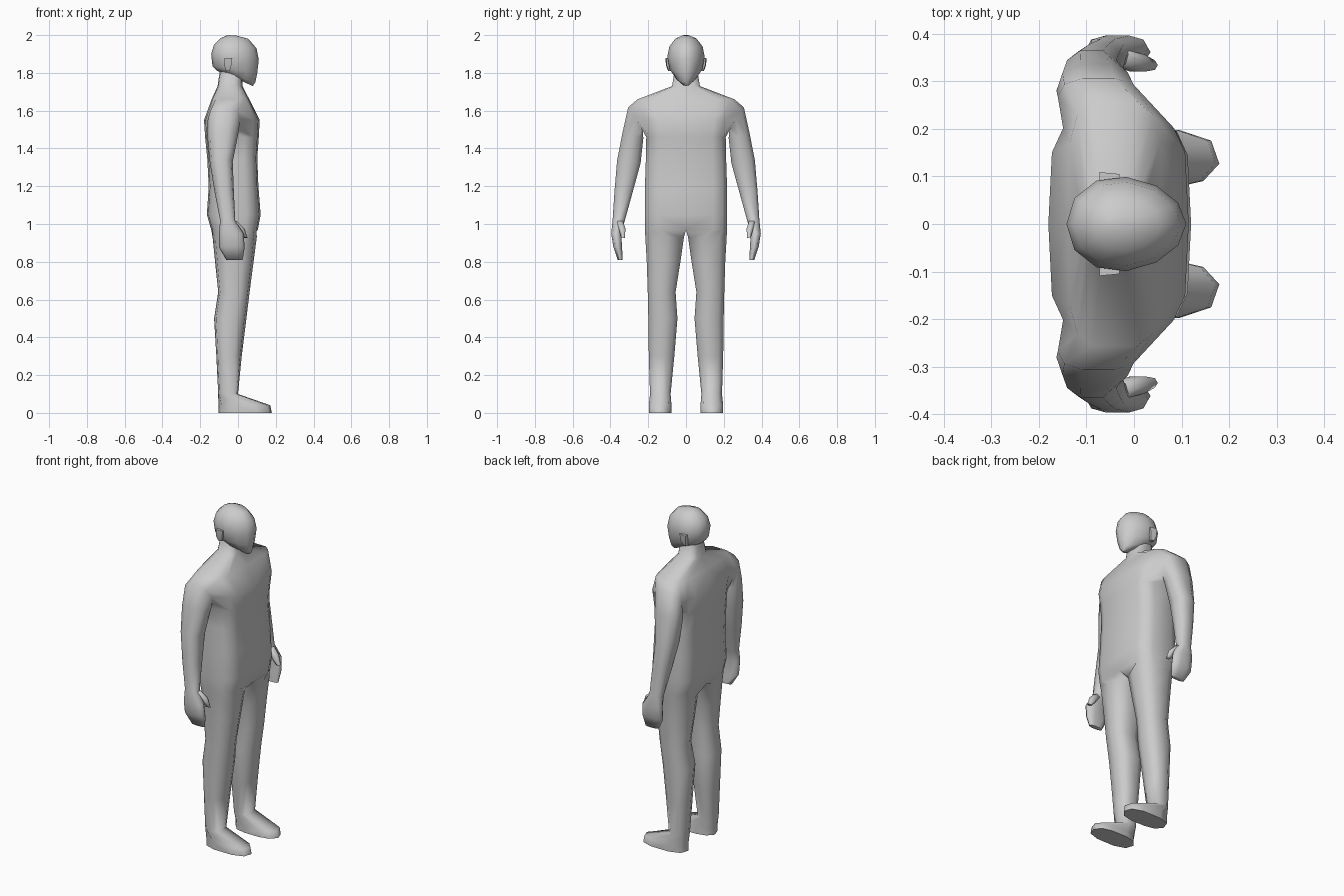
import bpy, bmesh, math

if "Cube" in bpy.data.objects:
    bpy.data.objects.remove(bpy.data.objects["Cube"])

skin = bpy.data.materials.new("plain_grey")
skin.diffuse_color = (0.6, 0.6, 0.6, 1)
skin.use_nodes = True
skin.node_tree.nodes["Principled BSDF"].inputs["Base Color"].default_value = skin.diffuse_color


def power(v, e):
    return math.copysign(abs(v) ** e, v)


def loft(bm, rows, close=True):
    """Skin quads between successive rings of vertices."""
    for a, b in zip(rows, rows[1:]):
        n = len(a)
        for i in range(n):
            j = (i + 1) % n
            bm.faces.new((a[i], a[j], b[j], b[i]))
    if close:
        bm.faces.new(rows[-1])


def verts(bm, points):
    return [bm.verts.new(p) for p in points]


def finish(bm, name, mirror=False, angle=75):
    bmesh.ops.recalc_face_normals(bm, faces=bm.faces)
    me = bpy.data.meshes.new(name)
    bm.to_mesh(me)
    bm.free()
    me.shade_smooth()
    me.set_sharp_from_angle(angle=math.radians(angle))
    me.materials.append(skin)
    ob = bpy.data.objects.new(name, me)
    bpy.context.collection.objects.link(ob)
    if mirror:
        m = ob.modifiers.new("mirror", 'MIRROR')
        m.use_axis = (False, True, False)
        m.use_clip = True
        m.merge_threshold = 0.001
    return ob


def leg_ring(z, xb, xf, yi, yo):
    """Ten points round a leg, eight outside and two on the inner thigh."""
    pts = []
    for a in [-45 + k * 270 / 7 for k in range(8)] + [255, 285]:
        a = math.radians(a)
        pts.append(((xb + xf) / 2 + (xf - xb) / 2 * power(math.cos(a), 0.8),
                    (yi + yo) / 2 + (yo - yi) / 2 * power(math.sin(a), 0.8), z))
    return pts


def torso_ring(z, xb, xf, w, e=0.5):
    """Half of a boxy oval, with two spare points on the centre plane."""
    cx, rx = (xb + xf) / 2, (xf - xb) / 2
    pts = []
    for k in range(8):
        a = math.pi * k / 7
        y = w * max(math.sin(a), 0) ** e if 0 < k < 7 else 0
        pts.append((cx + rx * power(math.cos(a), e), y, z))
    return pts + [(cx - rx * 0.4, 0, z), (cx + rx * 0.4, 0, z)]


def arm_ring(outer, inner, xb, xf, n=10):
    """Ring spanning an outer and an inner (y, z) point."""
    pts = []
    for j in range(n):
        a = 2 * math.pi * (j + 0.5) / n
        c, s = power(math.cos(a), 0.8), power(math.sin(a), 0.8)
        pts.append(((xb + xf) / 2 - (xf - xb) / 2 * s,
                    (outer[0] + inner[0]) / 2 + (outer[0] - inner[0]) / 2 * c,
                    (outer[1] + inner[1]) / 2 + (outer[1] - inner[1]) / 2 * c))
    return pts


# Body half: foot, leg, torso and neck in one skin
legs = [(0, -0.105, 0.18, 0.075, 0.20), (0.04, -0.105, 0.172, 0.075, 0.20),
        (0.10, -0.105, 0.0, 0.08, 0.193), (0.30, -0.115, 0.02, 0.06, 0.20),
        (0.50, -0.127, 0.045, 0.043, 0.203), (0.64, -0.105, 0.062, 0.053, 0.206),
        (0.80, -0.122, 0.083, 0.027, 0.212), (0.93, -0.135, 0.10, 0.008, 0.22)]
torso = [(0.97, -0.142, 0.105, 0.22), (1.05, -0.165, 0.12, 0.22),
         (1.20, -0.155, 0.108, 0.22), (1.35, -0.163, 0.102, 0.215),
         (1.46, -0.174, 0.11, 0.213), (1.55, -0.18, 0.115, 0.228),
         (1.66, -0.14, 0.06, 0.26), (1.73, -0.108, 0.024, 0.075, 0.65),
         (1.82, -0.095, 0.02, 0.06, 0.8)]
bm = bmesh.new()
rows = [verts(bm, leg_ring(*r)) for r in legs] + [verts(bm, torso_ring(*r)) for r in torso]
loft(bm, rows, close=False)
bm.faces.new(rows[0])

# Open the centre plane and the shoulder
r0, r1, r2 = rows[-5], rows[-4], rows[-3]
shoulder = set(r0[2:6] + r1[2:6] + r2[2:6])
drop = [f for f in bm.faces
        if all(abs(v.co.y) < 1e-6 for v in f.verts) or all(v in shoulder for v in f.verts)]
bmesh.ops.delete(bm, geom=drop, context='FACES')

# Arm and hand grow out of the shoulder opening
hole = [r2[4], r2[5], r1[5], r0[5], r0[4], r0[3], r0[2], r1[2], r2[2], r2[3]]
arm = [((0.308, 1.62), (0.225, 1.49), -0.16, 0.012),
       ((0.337, 1.49), (0.224, 1.45), -0.163, 0.0),
       ((0.367, 1.34), (0.238, 1.32), -0.15, -0.028),
       ((0.38, 1.18), (0.28, 1.17), -0.125, -0.022),
       ((0.39, 1.02), (0.322, 1.02), -0.095, -0.015),
       ((0.397, 0.95), (0.342, 0.95), -0.10, 0.03),
       ((0.386, 0.88), (0.337, 0.87), -0.10, 0.035),
       ((0.362, 0.81), (0.335, 0.81), -0.062, 0.025)]
loft(bm, [hole] + [verts(bm, arm_ring(*r)) for r in arm])
bmesh.ops.delete(bm, geom=[v for v in bm.verts if not v.link_faces], context='VERTS')
finish(bm, "body", mirror=True)

# Thumbs
bm = bmesh.new()
thumb = [((0.368, 1.015), (0.332, 1.015), -0.06, -0.005),
         ((0.358, 0.975), (0.318, 0.975), -0.02, 0.035),
         ((0.345, 0.93), (0.323, 0.925), 0.022, 0.05)]
rows = [verts(bm, arm_ring(*r, n=6)) for r in thumb]
loft(bm, rows)
bm.faces.new(rows[0])
finish(bm, "thumbs", mirror=True)

# Head: tilted egg-shaped rings (z back, z front, x back, x front, half width)
head = [(1.80, 1.73, -0.07, 0.078, 0.035), (1.81, 1.75, -0.11, 0.092, 0.06),
        (1.835, 1.80, -0.135, 0.102, 0.086), (1.90, 1.87, -0.142, 0.11, 0.099),
        (1.95, 1.93, -0.127, 0.098, 0.088), (1.985, 1.98, -0.09, 0.055, 0.055),
        (2.0, 1.998, -0.055, -0.01, 0.015)]
bm = bmesh.new()
rows = []
for zb, zf, xb, xf, w in head:
    ring = []
    for k in range(12):
        a = 2 * math.pi * k / 12
        t = (1 + math.cos(a)) / 2
        ring.append((xb + (xf - xb) * t, w * math.sin(a) * (1 - 0.12 * math.cos(a)),
                     zb + (zf - zb) * t))
    rows.append(verts(bm, ring))
loft(bm, rows)
bm.faces.new(rows[0])
finish(bm, "head")

# Ears: small blocks narrowing toward the lobe
bm = bmesh.new()
rows = [verts(bm, [(x0, 0.07, z), (x1, 0.07, z), (x1, y - 0.004, z), (x0, y, z)])
        for z, x0, x1, y in [(1.81, -0.065, -0.045, 0.095), (1.84, -0.072, -0.035, 0.106),
                             (1.88, -0.072, -0.03, 0.109)]]
loft(bm, rows)
bm.faces.new(rows[0])
finish(bm, "ears", mirror=True, angle=50)
